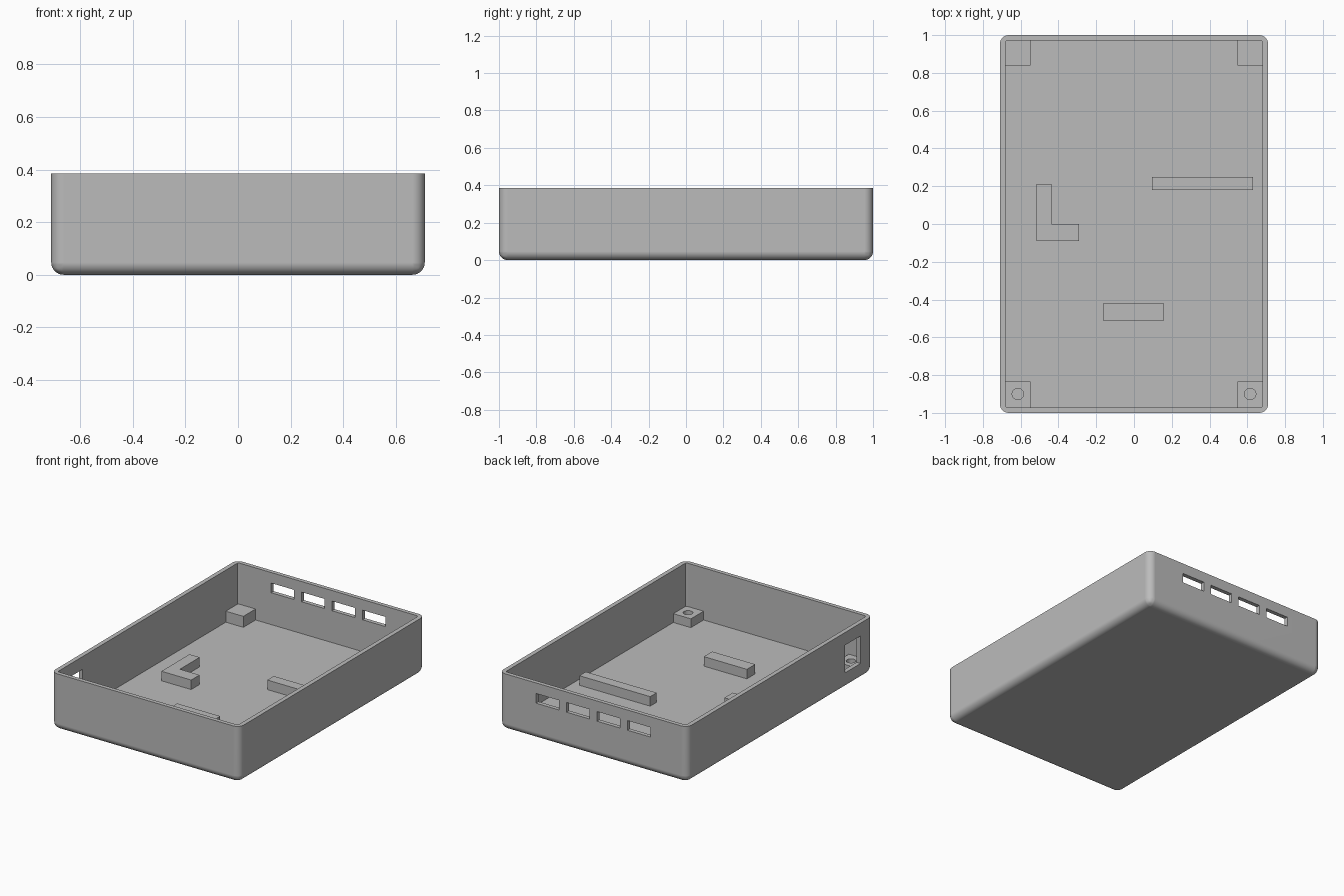
import bpy
import bmesh
import math

if "Cube" in bpy.data.objects:
    bpy.data.objects.remove(bpy.data.objects["Cube"], do_unlink=True)

HALF_X, HALF_Y, HEIGHT = 0.71, 1.0, 0.385
IN_X, IN_Y, FLOOR = 0.68, 0.972, 0.03
FILLET = 0.047

grey = bpy.data.materials.new("plain grey")
grey.use_nodes = True
colour = (0.5, 0.5, 0.5, 1)
grey.diffuse_color = colour
grey.node_tree.nodes["Principled BSDF"].inputs["Base Color"].default_value = colour


def make(name, bm):
    bmesh.ops.recalc_face_normals(bm, faces=bm.faces)
    mesh = bpy.data.meshes.new(name)
    bm.to_mesh(mesh)
    bm.free()
    mesh.materials.append(grey)
    ob = bpy.data.objects.new(name, mesh)
    bpy.context.collection.objects.link(ob)
    return ob


def prism(name, outline, z0, z1, radius=0, segments=8, round_bottom=False):
    """Extrude a plan outline from z0 to z1, optionally rounding its edges."""
    bm = bmesh.new()
    base = bm.faces.new([bm.verts.new((x, y, z0)) for x, y in outline])
    top = bmesh.ops.extrude_face_region(bm, geom=[base])["geom"]
    for v in top:
        if isinstance(v, bmesh.types.BMVert):
            v.co.z = z1
    if radius:
        edges = [e for e in bm.edges
                 if abs(e.verts[0].co.z - e.verts[1].co.z) > 0.01
                 or (round_bottom and max(v.co.z for v in e.verts) < z0 + 0.001)]
        bmesh.ops.bevel(bm, geom=edges, offset=radius, segments=segments,
                        profile=0.5, affect='EDGES', clamp_overlap=True)
    return make(name, bm)


def rect(x0, x1, y0, y1):
    return [(x0, y0), (x1, y0), (x1, y1), (x0, y1)]


def cut(target, cutter):
    """Subtract the cutter from the target and discard it."""
    mod = target.modifiers.new("cut", 'BOOLEAN')
    mod.operation = 'DIFFERENCE'
    mod.solver = 'EXACT'
    mod.object = cutter
    bpy.context.view_layer.objects.active = target
    bpy.ops.object.modifier_apply(modifier=mod.name)
    bpy.data.objects.remove(cutter, do_unlink=True)


def smooth(ob):
    bpy.ops.object.select_all(action='DESELECT')
    ob.select_set(True)
    bpy.context.view_layer.objects.active = ob
    bpy.ops.object.shade_smooth_by_angle(angle=math.radians(30))


# Open tray with rounded corners and base
tray = prism("tray_shell", rect(-HALF_X, HALF_X, -HALF_Y, HALF_Y), 0, HEIGHT,
             FILLET, 8, True)
cut(tray, prism("cavity", rect(-IN_X, IN_X, -IN_Y, IN_Y), FLOOR, HEIGHT + 0.2,
                0.012, 3))

# Four slots in the back wall
for i in range(4):
    x = (i - 1.5) * 0.23
    cut(tray, prism("slot", rect(x - 0.086, x + 0.086, 0.9, 1.1), 0.247, 0.313))

# Socket opening in the right wall
cut(tray, prism("socket", rect(-0.8, -0.6, -0.867, -0.702), 0.11, 0.298))
smooth(tray)
weighted = tray.modifiers.new("even_shading", 'WEIGHTED_NORMAL')
weighted.keep_sharp = True

# Corner posts: plain at the back, drilled at the front
SINK = 0.005
for side, label in ((1, "left"), (-1, "right")):
    x0, x1 = sorted((side * 0.548, side * (IN_X + SINK)))
    prism("back_post_" + label, rect(x0, x1, 0.84, IN_Y + SINK),
          FLOOR - SINK, 0.105)
    post = prism("front_post_" + label, rect(x0, x1, -IN_Y - SINK, -0.835),
                 FLOOR - SINK, 0.09)
    ring = [(side * 0.615 + 0.03 * math.cos(a), -0.9 + 0.03 * math.sin(a))
            for a in (math.tau * k / 32 for k in range(32))]
    cut(post, prism("hole", ring, FLOOR - 0.02, 0.2))
    smooth(post)

# Locating ribs on the floor
RIB_TOP = 0.095
prism("long_rib", rect(0.095, 0.63, 0.18, 0.25), FLOOR - SINK, RIB_TOP)
prism("short_rib", rect(-0.165, 0.16, -0.51, -0.42), FLOOR - SINK, RIB_TOP)
prism("corner_rib", [(-0.515, -0.09), (-0.29, -0.09), (-0.29, 0), (-0.438, 0),
                     (-0.438, 0.213), (-0.515, 0.213)], FLOOR - SINK, RIB_TOP)
